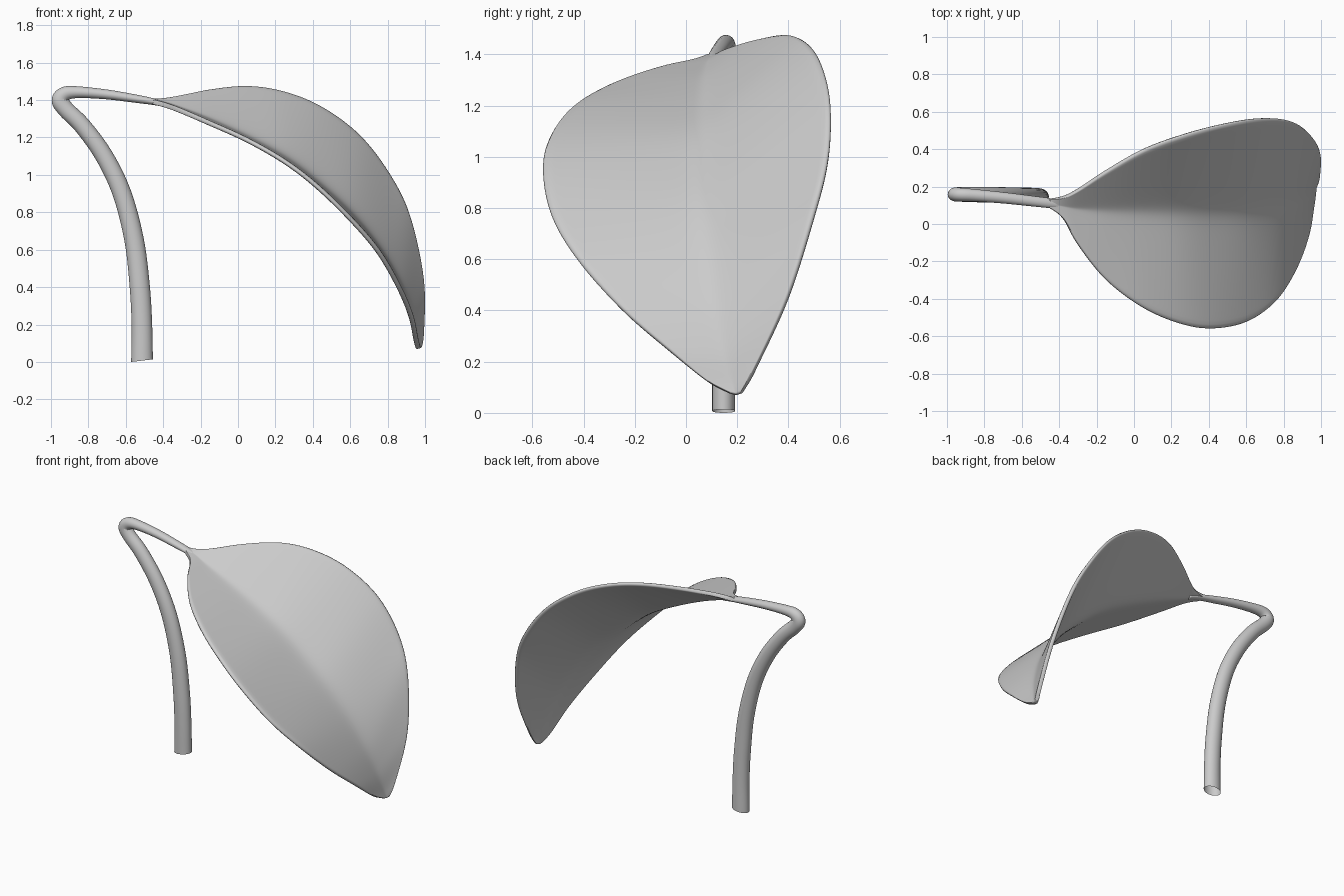
import bpy, bmesh, math
from mathutils import Vector

if "Cube" in bpy.data.objects:
    bpy.data.objects.remove(bpy.data.objects["Cube"])


def spline(rows, steps):
    """Catmull-Rom interpolation of rows of numbers."""
    out = []
    n = len(rows)
    for i in range(n - 1):
        a, b = rows[i], rows[i + 1]
        p = rows[i - 1] if i else [2 * u - v for u, v in zip(a, b)]
        q = rows[i + 2] if i + 2 < n else [2 * v - u for u, v in zip(a, b)]
        for s in range(steps):
            t = s / steps
            out.append([0.5 * (2 * B + (C - A) * t + (2 * A - 5 * B + 4 * C - D) * t ** 2
                               + (3 * B - A - 3 * C + D) * t ** 3)
                        for A, B, C, D in zip(p, a, b, q)])
    out.append(list(rows[-1]))
    return out


def skin(name, rings, closed, cap_end=False):
    """Join rows of points into a smooth surface."""
    bm = bmesh.new()
    rows = [[bm.verts.new(p) for p in ring] for ring in rings]
    n = len(rows[0])
    for a, b in zip(rows, rows[1:]):
        for j in range(n if closed else n - 1):
            k = (j + 1) % n
            bm.faces.new((a[j], a[k], b[k], b[j]))
    if cap_end:
        bm.faces.new(rows[-1])
    bmesh.ops.recalc_face_normals(bm, faces=bm.faces)
    for f in bm.faces:
        f.smooth = True
    me = bpy.data.meshes.new(name)
    bm.to_mesh(me)
    bm.free()
    ob = bpy.data.objects.new(name, me)
    bpy.context.collection.objects.link(ob)
    return ob


# Leaf stations: near edge xyz, midrib xyz, far edge xyz
leaf_rows = [
    (-.46, .092, 1.392, -.46, .112, 1.393, -.46, .132, 1.394),
    (-.38, .03, 1.37, -.38, .098, 1.375, -.38, .145, 1.403),
    (-.30, -.11, 1.34, -.30, .085, 1.345, -.30, .185, 1.42),
    (-.15, -.30, 1.275, -.15, .075, 1.285, -.15, .285, 1.452),
    (.05, -.45, 1.185, .05, .07, 1.19, .05, .40, 1.472),
    (.25, -.535, 1.07, .25, .065, 1.08, .25, .475, 1.442),
    (.42, -.56, .94, .42, .065, .95, .45, .53, 1.36),
    (.60, -.525, .765, .60, .07, .785, .65, .565, 1.21),
    (.75, -.42, .59, .75, .09, .60, .81, .558, 1.0),
    (.86, -.25, .40, .86, .115, .41, .915, .505, .78),
    (.925, -.07, .245, .925, .15, .24, .985, .40, .45),
    (.95, .08, .125, .955, .185, .11, .985, .27, .17),
    (.963, .175, .075, .965, .197, .07, .972, .215, .075),
]
COLS, K = 28, 0.08


def soft(t):
    return (math.sqrt(t * t + K * K) + t) / 2


rings = []
for r in spline(leaf_rows, 5):
    near, mid, far = Vector(r[0:3]), Vector(r[3:6]), Vector(r[6:9])
    ring = []
    for j in range(COLS + 1):
        t = 2 * j / COLS - 1
        ring.append(mid + (near - mid) * soft(-t) + (far - mid) * soft(t))
    rings.append(ring)
leaf = skin("leaf", rings, False)
sol = leaf.modifiers.new("thickness", 'SOLIDIFY')
sol.thickness = 0.026
sol.offset = 0
sub = leaf.modifiers.new("round_rim", 'SUBSURF')
sub.levels = sub.render_levels = 1

# Stem: x, y, z, radius in the bend plane, radius sideways
stem_rows = [
    (-.513, .147, .008, .058, .045),
    (-.514, .147, .2, .055, .045),
    (-.525, .148, .4, .054, .045),
    (-.555, .15, .65, .052, .044),
    (-.62, .152, .9, .05, .043),
    (-.715, .155, 1.1, .048, .042),
    (-.83, .157, 1.26, .046, .041),
    (-.92, .158, 1.35, .045, .039),
    (-.951, .158, 1.4, .045, .038),
    (-.922, .157, 1.435, .038, .036),
    (-.85, .153, 1.442, .031, .033),
    (-.70, .14, 1.43, .026, .03),
    (-.55, .123, 1.408, .022, .028),
    (-.44, .11, 1.389, .017, .026),
    (-.36, .097, 1.367, .012, .02),
]
path = spline(stem_rows, 6)
rings = []
for i, p in enumerate(path):
    tan = Vector(path[min(i + 1, len(path) - 1)][:3]) - Vector(path[max(i - 1, 0)][:3])
    up = tan.cross(Vector((0, 1, 0))).normalized()
    side = up.cross(tan).normalized()
    ring = []
    for j in range(24):
        a = 2 * math.pi * j / 24
        ring.append(Vector(p[:3]) + up * p[3] * math.cos(a) + side * p[4] * math.sin(a))
    rings.append(ring)
# slightly slanted open foot
for v in rings[0]:
    v.z = 0.007 + (v.x + .513) * 0.12
skin("stem", rings, True, cap_end=True)
